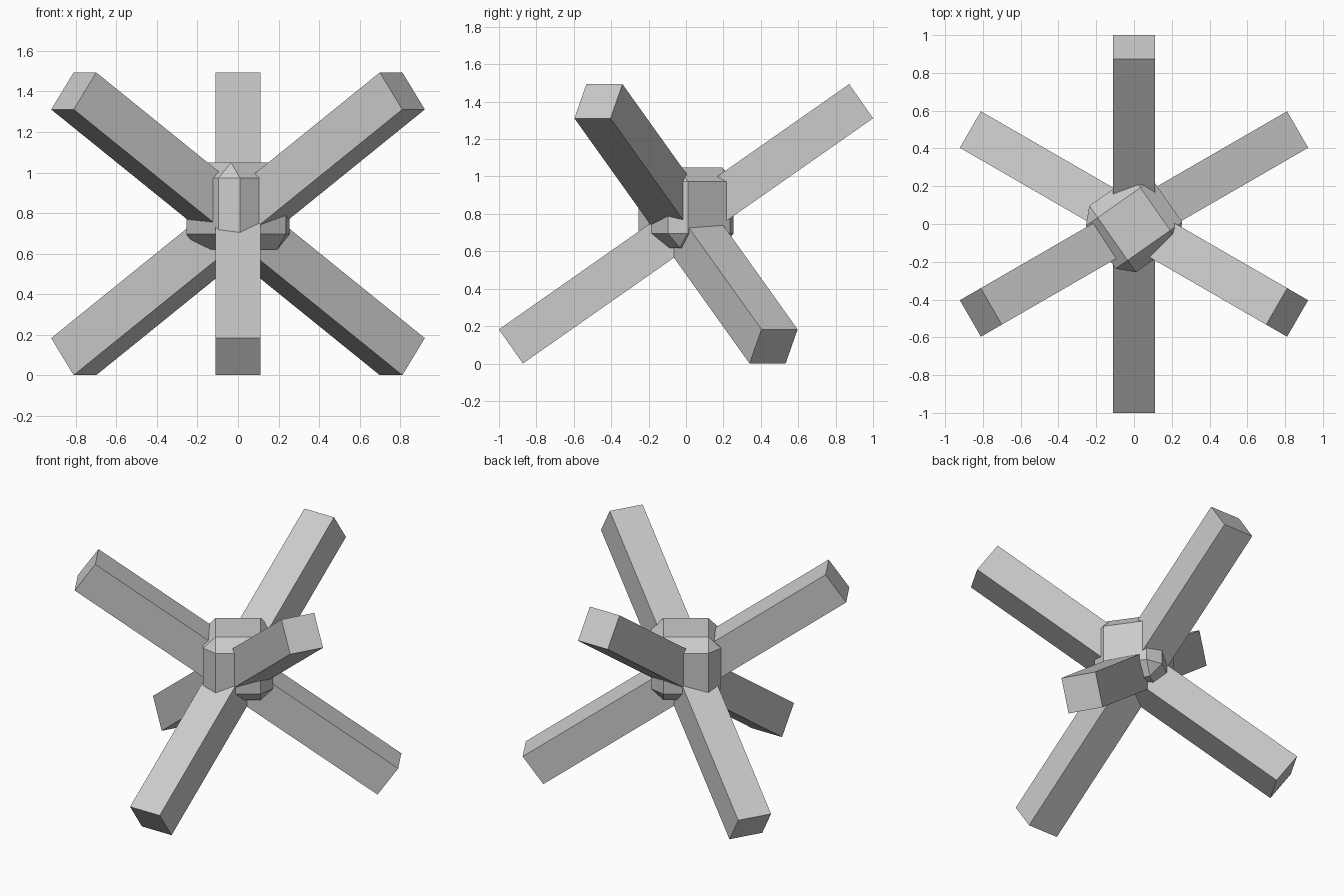
import bpy, bmesh
from math import radians
from mathutils import Matrix

if "Cube" in bpy.data.objects:
    bpy.data.objects.remove(bpy.data.objects["Cube"])

CENTRE_Z = 0.747
TILT = radians(35)


def make_box(name, size, matrix, chamfer=0.0):
    bm = bmesh.new()
    bmesh.ops.create_cube(bm, size=1.0)
    bmesh.ops.scale(bm, vec=size, verts=bm.verts)
    if chamfer:
        bmesh.ops.bevel(bm, geom=bm.edges[:], offset=chamfer,
                        segments=1, affect='EDGES')
    bmesh.ops.transform(bm, matrix=matrix, verts=bm.verts)
    bmesh.ops.recalc_face_normals(bm, faces=bm.faces)
    mesh = bpy.data.meshes.new(name)
    bm.to_mesh(mesh)
    bm.free()
    obj = bpy.data.objects.new(name, mesh)
    bpy.context.collection.objects.link(obj)
    return obj


# Three crossing square beams, tilted and spaced evenly around the vertical
for i in range(3):
    m = (Matrix.Translation((0, 0, CENTRE_Z))
         @ Matrix.Rotation(radians(120 * i), 4, 'Z')
         @ Matrix.Rotation(TILT, 4, 'X'))
    make_box(f"beam_{i + 1}", (0.223, 2.286, 0.223), m)

# Chamfered cube hub, turned about the vertical and set a little above centre
make_box("hub", (0.43, 0.43, 0.43),
         Matrix.Translation((0, 0, 0.834)) @ Matrix.Rotation(TILT, 4, 'Z'),
         chamfer=0.077)
